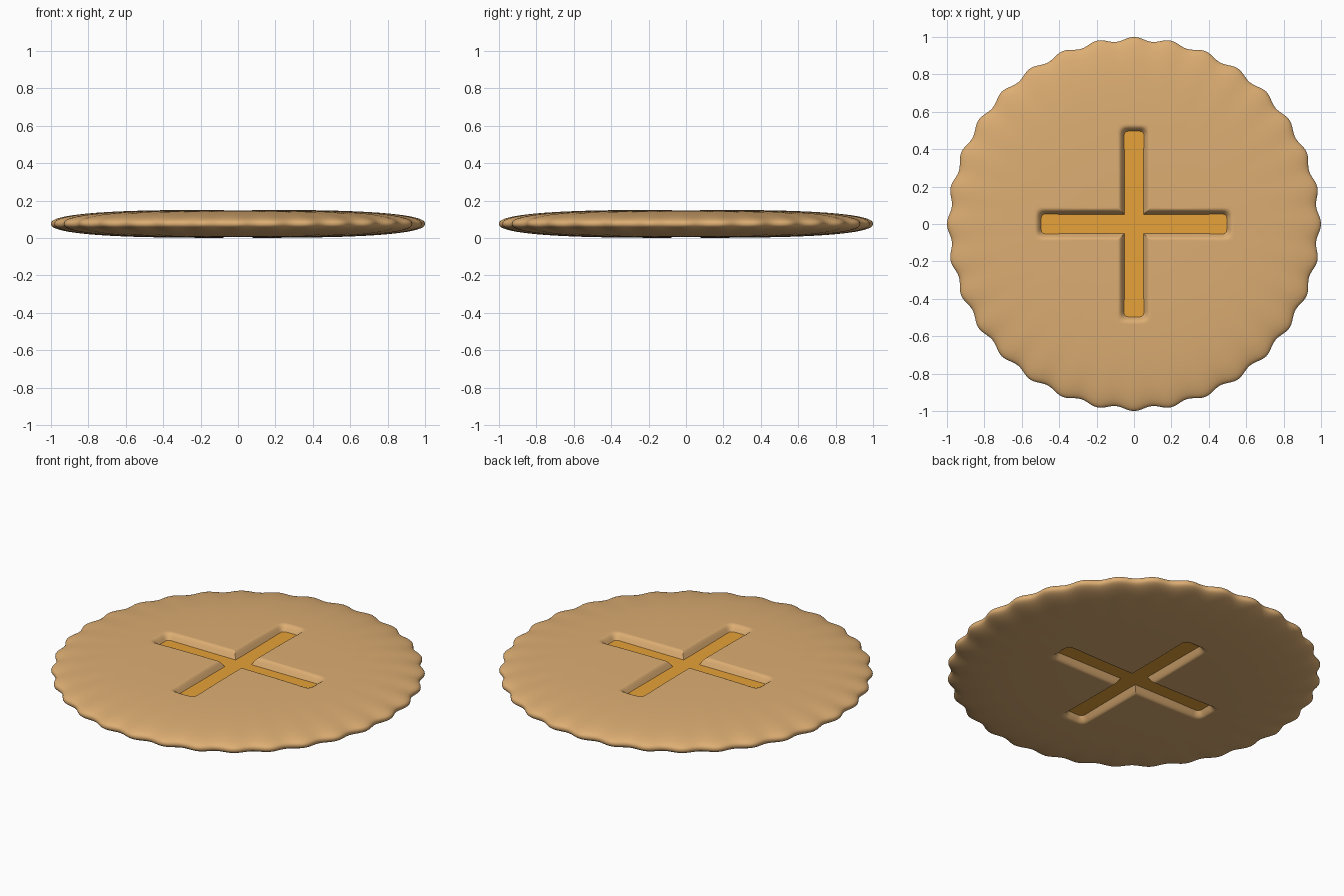
import bpy, bmesh
from math import sin, cos, pi

if "Cube" in bpy.data.objects:
    bpy.data.objects.remove(bpy.data.objects["Cube"])

SEG, WAVES, HALF, MID = 320, 32, 0.075, 0.076


def material(name, rgb):
    m = bpy.data.materials.new(name)
    m.diffuse_color = (*rgb, 1)
    m.use_nodes = True
    m.node_tree.nodes["Principled BSDF"].inputs["Base Color"].default_value = m.diffuse_color
    return m


def smooth(t):
    t = max(0.0, min(1.0, t))
    return t * t * (3 - 2 * t)


def groove(x, y):
    # depth of the cross-shaped slot: soft lip falling to a narrow channel
    def arm(a, b):
        across = smooth((0.082 - abs(b)) / 0.05)
        along = smooth((0.525 - abs(a)) / 0.05)
        return across * along
    return 0.056 * max(arm(x, y), arm(y, x))


# biscuit: rippled round body, domed the same way above and below
rings = [i * 0.0112 for i in range(1, 51)]
rings += [0.56 + 0.44 * sin(pi / 2 * i / 26) for i in range(1, 27)]
bm = bmesh.new()
rim = None
for side in (1, -1):
    prev = None
    hub = bm.verts.new((0, 0, MID + side * (HALF - groove(0, 0))))
    for s in rings:
        if s > 0.9999 and rim:
            ring = rim
        else:
            ring = []
            for k in range(SEG):
                a = 2 * pi * k / SEG
                r = s * (1 - 0.022 * s ** 3 * (1 - cos(WAVES * a)) / 2)
                x, y = r * cos(a), r * sin(a)
                h = HALF * max(0.0, 1 - s ** 3) ** 0.42 - groove(x, y)
                ring.append(bm.verts.new((x, y, MID + side * h)))
        for k in range(SEG):
            n = (k + 1) % SEG
            f = [ring[k], ring[n]] + ([prev[n], prev[k]] if prev else [hub])
            bm.faces.new(f)
        prev = ring
    rim = prev
bmesh.ops.recalc_face_normals(bm, faces=bm.faces)
for f in bm.faces:
    f.smooth = True
mesh = bpy.data.meshes.new("biscuit")
bm.to_mesh(mesh)
bm.free()
biscuit = bpy.data.objects.new("biscuit", mesh)
bpy.context.collection.objects.link(biscuit)
mesh.materials.append(material("baked_dough", (0.72, 0.42, 0.17)))

# filling: flat cross that shows at the bottom of both slots
outline = []
L, W = 0.51, 0.07
corner = [(L, -W), (L, W), (W, W)]
for q in range(4):
    c, s = round(cos(q * pi / 2)), round(sin(q * pi / 2))
    outline += [(x * c - y * s, x * s + y * c) for x, y in corner]
bm = bmesh.new()
base = bm.faces.new([bm.verts.new((x, y, MID - 0.037)) for x, y in outline])
top = bmesh.ops.extrude_face_region(bm, geom=[base])
bmesh.ops.translate(bm, vec=(0, 0, 0.074),
                    verts=[v for v in top["geom"] if isinstance(v, bmesh.types.BMVert)])
bmesh.ops.recalc_face_normals(bm, faces=bm.faces)
mesh = bpy.data.meshes.new("filling")
bm.to_mesh(mesh)
bm.free()
filling = bpy.data.objects.new("filling", mesh)
bpy.context.collection.objects.link(filling)
mesh.materials.append(material("orange_filling", (0.80, 0.36, 0.04)))
